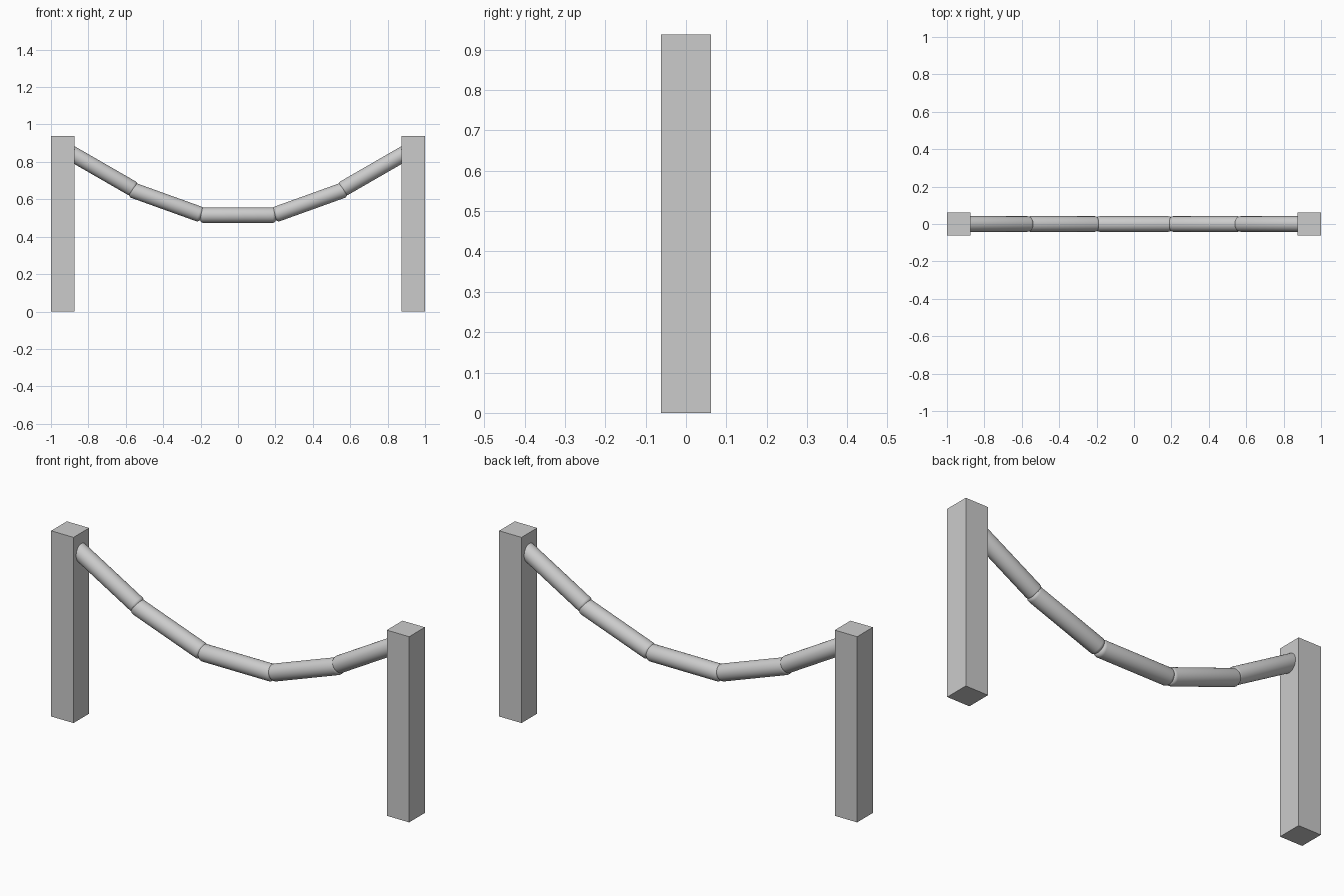
import bpy, bmesh, math
from mathutils import Vector

if "Cube" in bpy.data.objects:
    bpy.data.objects.remove(bpy.data.objects["Cube"])

R = 0.0415      # rope radius
BEVEL = 0.018   # rounding of each segment end


def post(name, x):
    bpy.ops.mesh.primitive_cube_add(size=1, location=(x, 0, 0.46875))
    ob = bpy.context.object
    ob.name = name
    ob.scale = (0.125, 0.125, 0.9375)
    bpy.ops.object.transform_apply(location=False, rotation=False, scale=True)


def rope_segment(name, start, end):
    a, b = Vector((start[0], 0, start[1])), Vector((end[0], 0, end[1]))
    d = b - a
    bpy.ops.mesh.primitive_cylinder_add(vertices=32, radius=R, depth=d.length,
                                        location=(a + b) / 2)
    ob = bpy.context.object
    ob.name = name
    ob.rotation_euler = d.to_track_quat('Z', 'Y').to_euler()
    # round the two end rims
    bm = bmesh.new()
    bm.from_mesh(ob.data)
    rims = [e for e in bm.edges if any(len(f.verts) > 4 for f in e.link_faces)]
    bmesh.ops.bevel(bm, geom=rims, offset=BEVEL, segments=4, profile=0.5,
                    affect='EDGES')
    bm.to_mesh(ob.data)
    bm.free()
    bpy.ops.object.shade_smooth_by_angle(angle=math.radians(40))


# Middle of the sagging rope
rope_segment("rope_middle", (-0.203, 0.515), (0.203, 0.515))

# Mirrored posts and rising rope segments
for side, s in (("left", -1), ("right", 1)):
    post(f"{side}_post", s * 0.9375)
    rope_segment(f"{side}_rope_lower", (s * 0.193, 0.516), (s * 0.574, 0.653))
    rope_segment(f"{side}_rope_upper", (s * 0.553, 0.651), (s * 0.905, 0.854))
